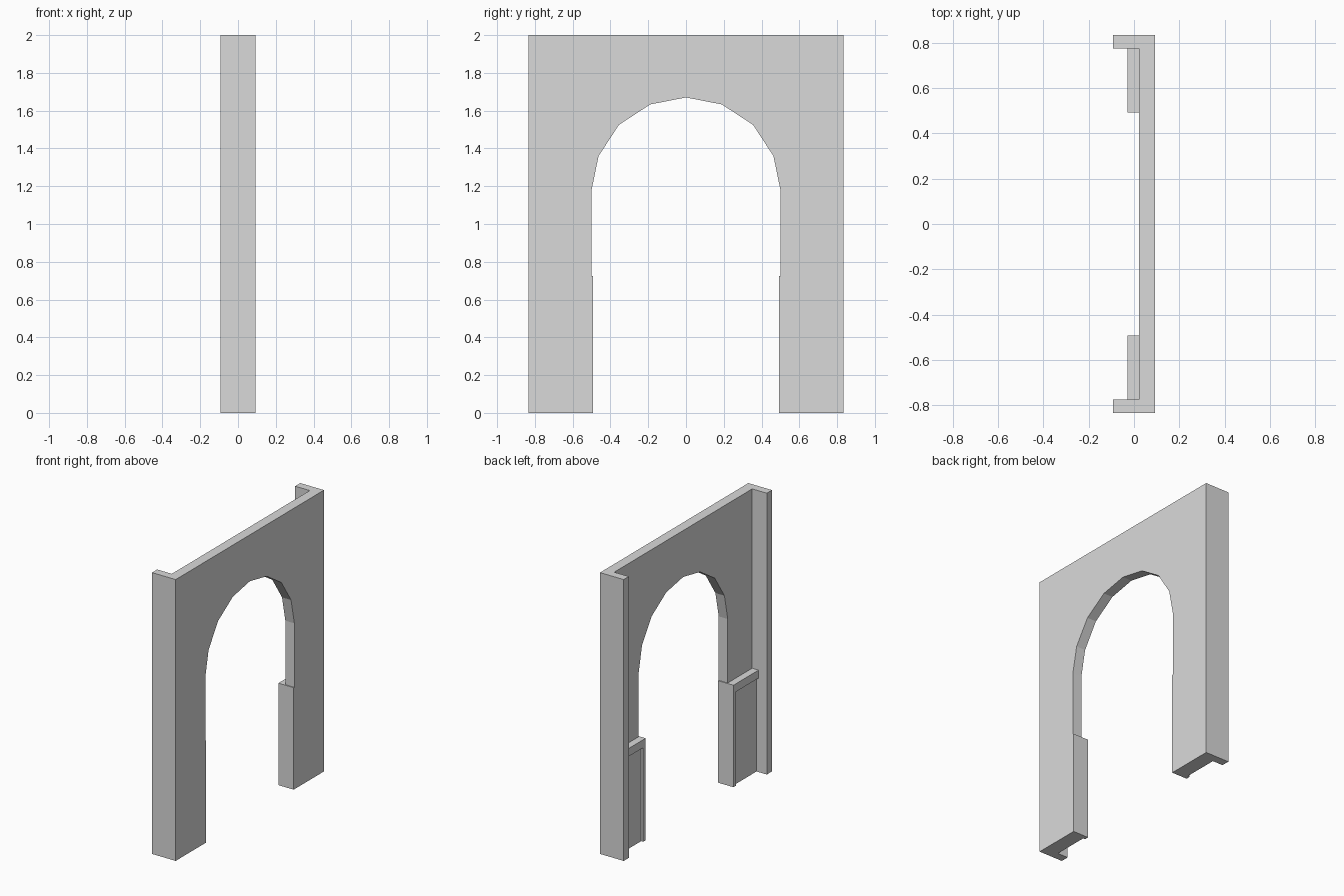
import bpy
import bmesh

cube = bpy.data.objects.get("Cube")
if cube:
    bpy.data.objects.remove(cube, do_unlink=True)

# One plain grey for the whole archway
grey = bpy.data.materials.new("plain grey")
grey.use_nodes = True
colour = (0.7, 0.7, 0.7, 1)
grey.diffuse_color = colour
grey.node_tree.nodes["Principled BSDF"].inputs["Base Color"].default_value = colour

HALF_DEPTH = 0.093
HALF_WIDTH = 0.833
WALL_BACK = 0.022      # recessed side of the wall
PANEL_FACE = -0.012
TRIM_FACE = -0.028     # rail and stile face
COLUMN_IN = 0.775
JAMB = 0.5
LINER_IN = 0.493
STILE_OUT = 0.522
RAIL_TOP = 0.725
RAIL_BOTTOM = 0.668


def extrude_profile(name, outline, x0, x1):
    """Extrude a (y, z) outline along x."""
    mesh = bpy.data.meshes.new(name)
    bm = bmesh.new()
    face = bm.faces.new([bm.verts.new((x0, y, z)) for y, z in outline])
    result = bmesh.ops.extrude_face_region(bm, geom=[face])
    moved = [v for v in result["geom"] if isinstance(v, bmesh.types.BMVert)]
    bmesh.ops.translate(bm, verts=moved, vec=(x1 - x0, 0, 0))
    bmesh.ops.recalc_face_normals(bm, faces=bm.faces)
    bm.to_mesh(mesh)
    bm.free()
    mesh.materials.append(grey)
    obj = bpy.data.objects.new(name, mesh)
    bpy.context.collection.objects.link(obj)
    return obj


def box(name, x0, x1, y0, y1, z0, z1):
    return extrude_profile(name, [(y0, z0), (y1, z0), (y1, z1), (y0, z1)], x0, x1)


# Wall with the faceted arch opening
arch = [(JAMB, 0), (JAMB, 1.18), (0.463, 1.36), (0.355, 1.525), (0.19, 1.633)]
outline = [(HALF_WIDTH, 2), (HALF_WIDTH, 0)] + arch + [(0, 1.67)]
outline += [(-y, z) for y, z in reversed(arch)]
outline += [(-HALF_WIDTH, 0), (-HALF_WIDTH, 2)]
extrude_profile("arch_wall", outline, WALL_BACK, HALF_DEPTH)

# Matching end columns and low panelling on both sides of the opening
for side, sign in (("far", 1), ("near", -1)):
    def part(name, x0, x1, inner, outer, z0, z1):
        box(side + "_" + name, x0, x1, *sorted((sign * inner, sign * outer)), z0, z1)

    part("column", -HALF_DEPTH, WALL_BACK, COLUMN_IN, HALF_WIDTH, 0, 2)
    part("panel", PANEL_FACE, WALL_BACK, STILE_OUT, COLUMN_IN, 0, RAIL_BOTTOM)
    part("stile", TRIM_FACE, WALL_BACK, LINER_IN, STILE_OUT, 0, RAIL_BOTTOM)
    part("top_rail", TRIM_FACE, WALL_BACK, LINER_IN, COLUMN_IN, RAIL_BOTTOM, RAIL_TOP)
    part("jamb_liner", WALL_BACK, HALF_DEPTH, LINER_IN, JAMB, 0, RAIL_TOP)
